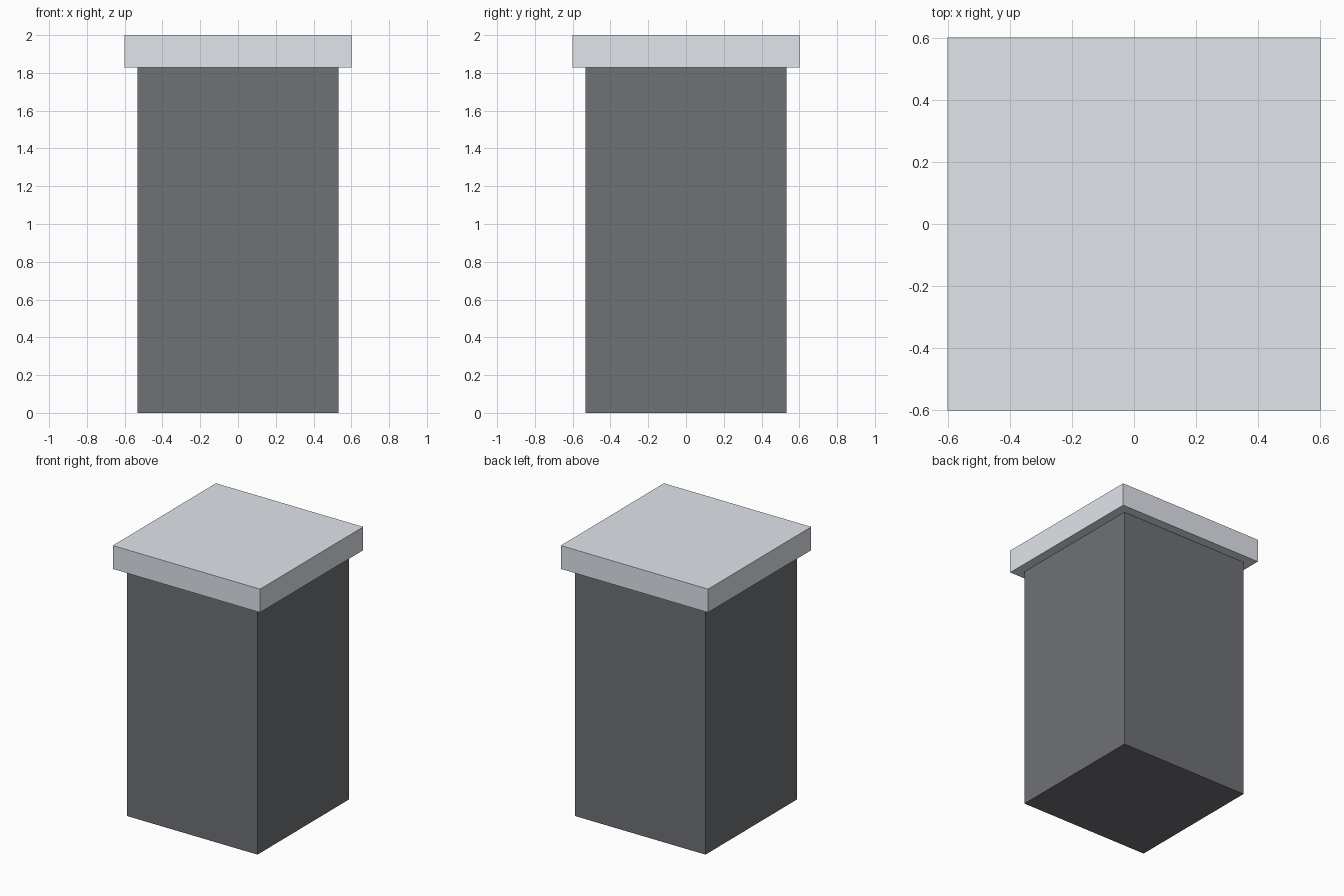
import bpy

if "Cube" in bpy.data.objects:
    bpy.data.objects.remove(bpy.data.objects["Cube"])


def box(name, width, z0, z1, color):
    """Square block centred on the z axis, spanning z0 to z1."""
    bpy.ops.mesh.primitive_cube_add(size=1, location=(0, 0, (z0 + z1) / 2))
    obj = bpy.context.object
    obj.name = name
    obj.scale = (width, width, z1 - z0)
    bpy.ops.object.transform_apply(location=False, rotation=False, scale=True)
    mat = bpy.data.materials.new(name + "_material")
    mat.diffuse_color = color
    mat.use_nodes = True
    mat.node_tree.nodes["Principled BSDF"].inputs["Base Color"].default_value = mat.diffuse_color
    obj.data.materials.append(mat)
    return obj


CAP_BOTTOM = 1.828

# Dark square pillar
box("pillar_body", 1.062, 0, CAP_BOTTOM, (0.16, 0.165, 0.18, 1))

# Light overhanging slab on top
box("top_slab", 1.2, CAP_BOTTOM, 2.0, (0.75, 0.78, 0.83, 1))
